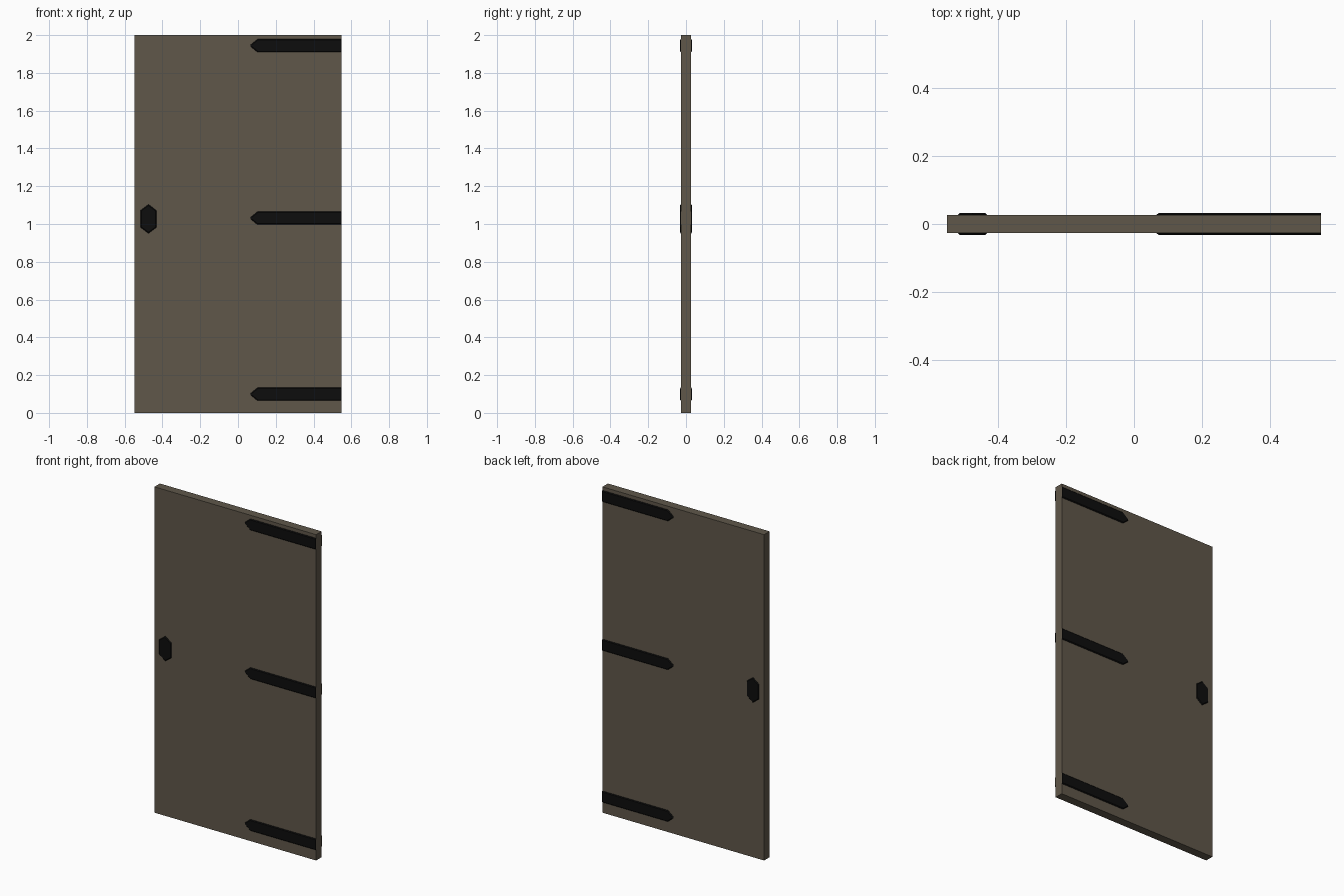
import bpy, bmesh

if "Cube" in bpy.data.objects:
    bpy.data.objects.remove(bpy.data.objects["Cube"])

HX, HY, H = 0.549, 0.0265, 2.0   # panel half width, half thickness, height
RAISE, CHAMFER = 0.0055, 0.005   # iron plate height and edge chamfer


def material(name, rgb):
    m = bpy.data.materials.new(name)
    m.diffuse_color = (*rgb, 1)
    m.use_nodes = True
    m.node_tree.nodes["Principled BSDF"].inputs["Base Color"].default_value = m.diffuse_color
    return m


wood = material("grey_brown_wood", (0.115, 0.095, 0.068))
iron = material("black_iron", (0.004, 0.004, 0.004))


def add_object(name, bm, mat):
    bmesh.ops.recalc_face_normals(bm, faces=bm.faces)
    me = bpy.data.meshes.new(name)
    bm.to_mesh(me)
    bm.free()
    me.materials.append(mat)
    ob = bpy.data.objects.new(name, me)
    bpy.context.collection.objects.link(ob)


def plate(name, outline, side):
    """Chamfered plate on one face of the door; outline(e) is the shape inset by e."""
    bm = bmesh.new()
    rings = [[bm.verts.new((x, side * y, z)) for x, z in outline(e)]
             for e, y in ((0, HY - 0.002), (0, HY + 0.001), (CHAMFER, HY + RAISE))]
    n = len(rings[0])
    for a, b in zip(rings, rings[1:]):
        for i in range(n):
            j = (i + 1) % n
            bm.faces.new((a[i], a[j], b[j], b[i]))
    bm.faces.new(rings[0])
    bm.faces.new(rings[-1])
    add_object(name, bm, iron)


# Door panel
bm = bmesh.new()
bmesh.ops.create_cube(bm, size=1)
for v in bm.verts:
    v.co = (v.co.x * 2 * HX, v.co.y * 2 * HY, (v.co.z + 0.5) * H)
add_object("door_panel", bm, wood)


# Pointed hinge strap, running to the hinge edge
def strap(zc):
    def outline(e):
        h = 0.0345 - e
        return [(HX, zc - h), (0.103 + e * 0.4, zc - h), (0.066 + e * 1.4, zc - 0.004),
                (0.066 + e * 1.4, zc + 0.004), (0.103 + e * 0.4, zc + h), (HX, zc + h)]
    return outline


# Six-sided handle plate
def handle(e):
    xc, zc, w, s, t = -0.474, 1.027, 0.042 - e, 0.045 - e * 0.4, 0.077 - e * 1.3
    return [(xc - w, zc - s), (xc, zc - t), (xc + w, zc - s),
            (xc + w, zc + s), (xc, zc + t), (xc - w, zc + s)]


for side, label in ((-1, "front"), (1, "back")):
    for zc, pos in ((0.099, "lower"), (1.031, "middle"), (1.944, "upper")):
        plate(f"{pos}_hinge_strap_{label}", strap(zc), side)
    plate(f"handle_plate_{label}", handle, side)
